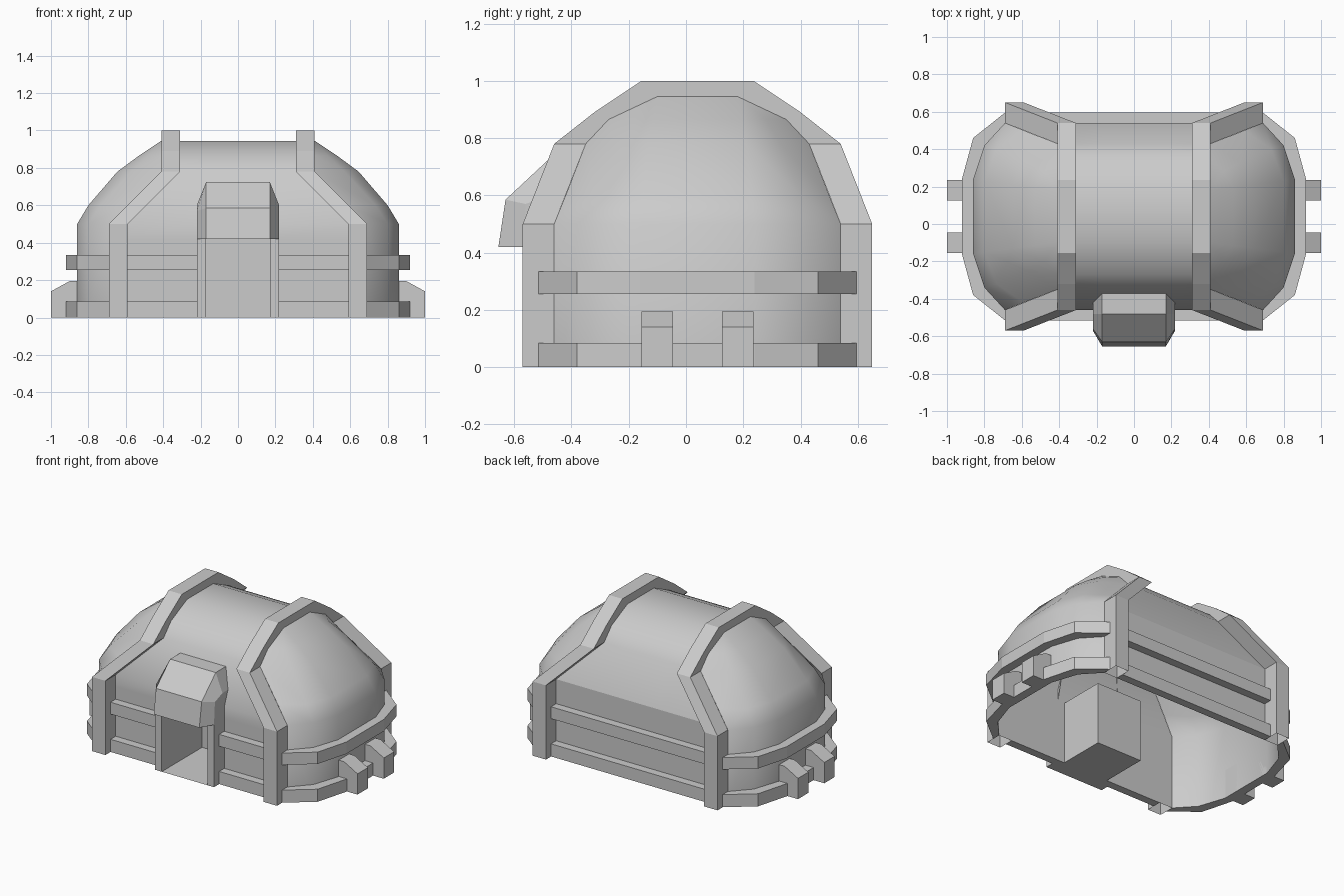
import bpy, bmesh
from math import radians

if "Cube" in bpy.data.objects:
    bpy.data.objects.remove(bpy.data.objects["Cube"], do_unlink=True)

CY = 0.04  # centre of the shelter in y

grey = bpy.data.materials.new("plain_grey")
grey.use_nodes = True
grey.diffuse_color = (0.6, 0.6, 0.6, 1)
grey.node_tree.nodes["Principled BSDF"].inputs["Base Color"].default_value = (0.6, 0.6, 0.6, 1)


def finish(name, bm, smooth=False):
    bmesh.ops.remove_doubles(bm, verts=bm.verts, dist=0.0005)
    bmesh.ops.recalc_face_normals(bm, faces=bm.faces)
    mesh = bpy.data.meshes.new(name)
    bm.to_mesh(mesh)
    bm.free()
    mesh.materials.append(grey)
    obj = bpy.data.objects.new(name, mesh)
    bpy.context.collection.objects.link(obj)
    if smooth:
        bpy.ops.object.select_all(action="DESELECT")
        obj.select_set(True)
        bpy.context.view_layer.objects.active = obj
        bpy.ops.object.shade_smooth_by_angle(angle=radians(40))
    return obj


def add_grid(bm, rows, skip=()):
    """Skin rows of points with quads, leaving out the skipped cells."""
    grid = [[bm.verts.new(p) for p in row] for row in rows]
    for i in range(len(grid) - 1):
        for j in range(len(grid[0]) - 1):
            if (i, j) not in skip:
                bm.faces.new((grid[i][j], grid[i][j + 1], grid[i + 1][j + 1], grid[i + 1][j]))
    return grid


def box(name, lo, hi, open_front=False):
    bm = bmesh.new()
    bmesh.ops.create_cube(bm, size=1)
    for v in bm.verts:
        v.co = [lo[k] + (v.co[k] + 0.5) * (hi[k] - lo[k]) for k in range(3)]
    if open_front:
        front = [f for f in bm.faces if f.normal.y < -0.9]
        bmesh.ops.delete(bm, geom=front, context="FACES")
    return finish(name, bm)


# Main vault: half profile as (half depth, height, half length)
half = [(0.5, 0, 0.69), (0.5, 0.42, 0.69), (0.5, 0.5, 0.69),
        (0.39, 0.78, 0.41), (0.31, 0.865, 0.41), (0.14, 0.945, 0.41)]
profile = [(-y, z, x) for y, z, x in half] + half[::-1]
bm = bmesh.new()
add_grid(bm, [[(k, CY + y, z) for k in (-x, -0.17, 0.17, x)] for y, z, x in profile],
         skip={(0, 1)})
vault = finish("vault", bm, smooth=True)
for e in vault.data.edges:  # crisp eave along the back
    ends = [vault.data.vertices[i].co for i in e.vertices]
    if all(abs(c.z - 0.5) < 0.01 and c.y > 0 for c in ends):
        e.use_edge_sharp = True

# Rounded ends: height, then plan points from the rib to the tip
dome = [(0, (0.69, 0.5), (0.80, 0.38), (0.86, 0.2)),
        (0.5, (0.69, 0.5), (0.80, 0.38), (0.86, 0.2)),
        (0.6, (0.59, 0.46), (0.735, 0.36), (0.80, 0.19)),
        (0.78, (0.41, 0.39), (0.57, 0.29), (0.645, 0.17)),
        (0.865, (0.41, 0.31), (0.48, 0.24), (0.53, 0.155)),
        (0.945, (0.41, 0.14), (0.41, 0.14), (0.41, 0.14))]

# Ribs: outer and inner half outlines as (half depth, height, inner x)
rib_out = [(0.61, 0, 0.59), (0.61, 0.5, 0.59), (0.5, 0.78, 0.31), (0.36, 0.89, 0.31), (0.195, 1, 0.31)]
rib_in = [(0.5, 0, 0.59), (0.5, 0.5, 0.59), (0.39, 0.78, 0.31), (0.31, 0.865, 0.31), (0.14, 0.945, 0.31)]


def arch(points):
    return [(-y, z, x) for y, z, x in points] + points[::-1]


bar_plan = [(0.69, 0.555), (0.86, 0.42), (0.92, 0.2)]
wall_plan = list(dome[0][1:])
levels = {"lower": (0, 0.085), "upper": (0.255, 0.335)}


def around(plan, s, z):
    full = plan + [(x, -y) for x, y in plan[::-1]]
    return [(s * x, CY + y, z) for x, y in full]


for side, s in (("left", 1), ("right", -1)):
    bm = bmesh.new()
    add_grid(bm, [around(list(plan), s, z) for z, *plan in dome])
    finish(side + "_rounded_end", bm, smooth=True)

    bm = bmesh.new()
    rows = []
    for (yo, zo, x), (yi, zi, _) in zip(arch(rib_out), arch(rib_in)):
        a, b = s * x, s * (x + 0.1)
        rows.append([(a, CY + yi, zi), (a, CY + yo, zo), (b, CY + yo, zo), (b, CY + yi, zi)])
    add_grid(bm, rows)
    finish(side + "_rib", bm)

    # Bands around the end and along the front
    for level, (z0, z1) in levels.items():
        bm = bmesh.new()
        add_grid(bm, [around(wall_plan, s, z0), around(bar_plan, s, z0),
                      around(bar_plan, s, z1), around(wall_plan, s, z1)])
        finish(f"{side}_{level}_end_band", bm)
        xs = sorted((s * 0.22, s * 0.59))
        box(f"{side}_{level}_front_band", (xs[0], CY - 0.555, z0), (xs[1], CY - 0.5, z1))

    # Sloped feet at the end
    for label, y in (("front", -0.155), ("back", 0.125)):
        bm = bmesh.new()
        foot = [(0.86, 0), (1, 0), (1, 0.14), (0.9, 0.195), (0.86, 0.195)]
        ends = [[bm.verts.new((s * x, y + d, z)) for x, z in foot] for d in (0, 0.11)]
        for end in ends:
            bm.faces.new(end)
        for k in range(len(foot)):
            n = (k + 1) % len(foot)
            bm.faces.new((ends[0][k], ends[0][n], ends[1][n], ends[1][k]))
        finish(f"{side}_{label}_foot", bm)

    # Door jamb
    xs = sorted((s * 0.17, s * 0.22))
    box(side + "_door_jamb", (xs[0], -0.57, 0), (xs[1], CY - 0.5, 0.42))

for level, (z0, z1) in levels.items():
    box(level + "_back_band", (-0.59, CY + 0.5, z0), (0.59, CY + 0.555, z1))

# Deep doorway, open at the front
box("doorway", (-0.17, -0.57, 0), (0.17, -0.14, 0.42), open_front=True)

# Faceted hood over the door
face = [(-0.655, 0.42), (-0.63, 0.585), (-0.48, 0.725), (-0.365, 0.725)]
cheek = [(-0.57, 0.42), (-0.56, 0.57), (-0.48, 0.6), (-0.42, 0.6)]
bm = bmesh.new()
g = add_grid(bm, [[(x, y, z) for y, z in pts]
                  for x, pts in ((-0.22, cheek), (-0.17, face), (0.17, face), (0.22, cheek))])
bm.faces.new([row[0] for row in g])
for row, x in ((g[0], -0.22), (g[3], 0.22)):
    bm.faces.new(row + [bm.verts.new((x, CY - 0.5, 0.42))])
finish("door_hood", bm)
